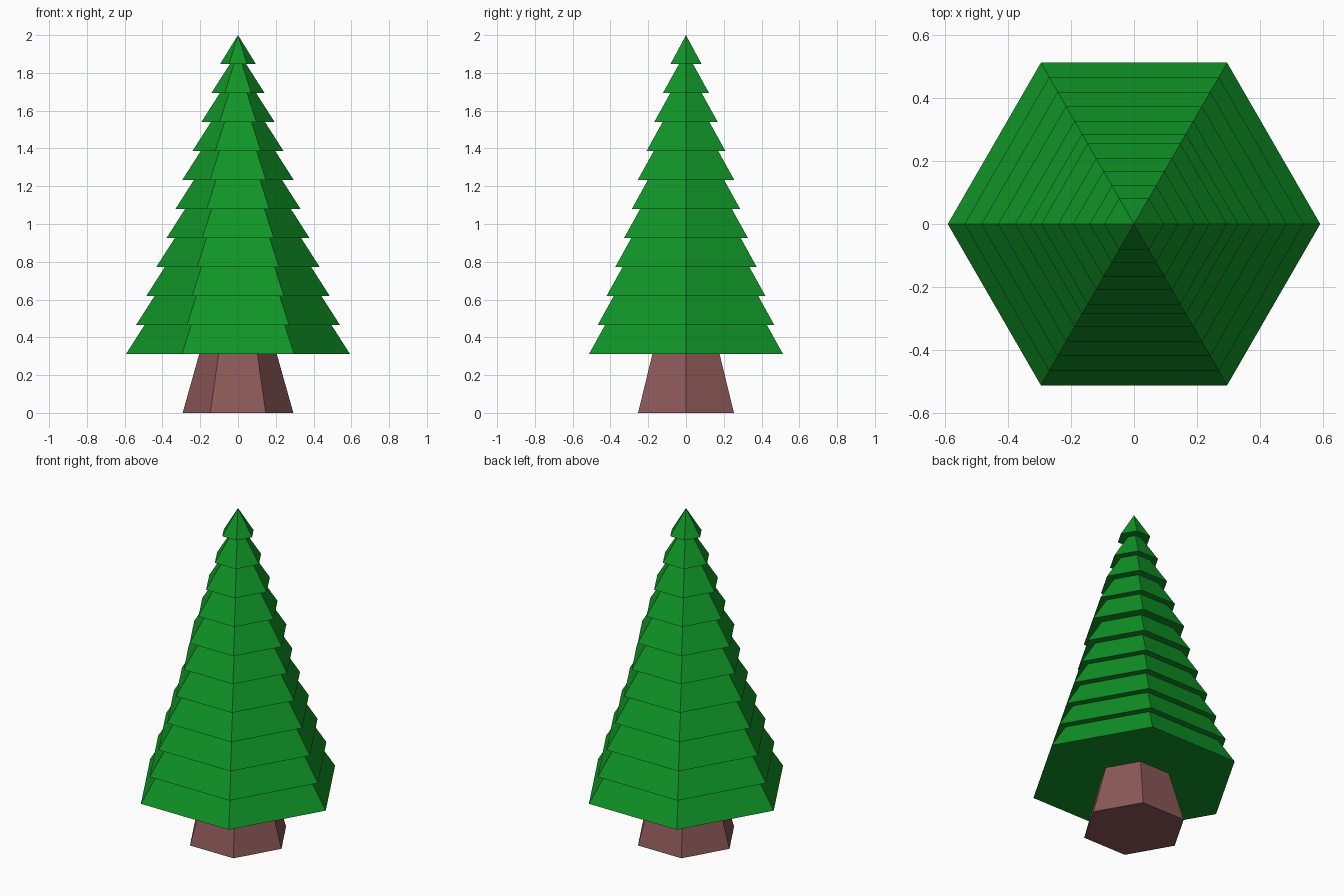
import bpy
import bmesh
from math import cos, sin, tau

cube = bpy.data.objects.get("Cube")
if cube:
    bpy.data.objects.remove(cube, do_unlink=True)

SIDES = 6


def make_material(name, rgb):
    mat = bpy.data.materials.new(name)
    mat.use_nodes = True
    color = (*rgb, 1.0)
    mat.diffuse_color = color
    mat.node_tree.nodes["Principled BSDF"].inputs["Base Color"].default_value = color
    return mat


def lathe(name, profile, mat):
    """Closed flat-sided solid from (radius, z) points; a zero radius is a tip."""
    bm = bmesh.new()
    rings = []
    for r, z in profile:
        if r == 0:
            rings.append([bm.verts.new((0, 0, z))] * SIDES)
        else:
            angles = [tau * k / SIDES for k in range(SIDES)]
            rings.append([bm.verts.new((r * cos(a), r * sin(a), z)) for a in angles])
    for low, high in zip(rings, rings[1:]):
        for k in range(SIDES):
            n = (k + 1) % SIDES
            corners = [low[k], low[n], high[n], high[k]]
            bm.faces.new(list(dict.fromkeys(corners)))
    bm.faces.new(list(reversed(rings[0])))
    if profile[-1][0] > 0:
        bm.faces.new(rings[-1])
    bmesh.ops.recalc_face_normals(bm, faces=bm.faces)
    mesh = bpy.data.meshes.new(name)
    bm.to_mesh(mesh)
    bm.free()
    mesh.materials.append(mat)
    obj = bpy.data.objects.new(name, mesh)
    bpy.context.collection.objects.link(obj)
    return obj


green = make_material("needle green", (0.005, 0.295, 0.020))
brown = make_material("bark brown", (0.265, 0.098, 0.098))

# Tapered trunk
FOLIAGE_BASE, TOP = 0.313, 2.0
lathe("trunk", [(0.293, 0), (0.205, FOLIAGE_BASE)], brown)

# Stepped foliage: each tier slopes in, then the next one overhangs it
radii = [0.592, 0.539, 0.485, 0.432, 0.378, 0.331, 0.295, 0.241, 0.194, 0.141, 0.095]
step = (TOP - FOLIAGE_BASE) / len(radii)
profile = []
for i, r in enumerate(radii):
    z = FOLIAGE_BASE + i * step
    top_radius = r - 0.098 if i < len(radii) - 1 else 0
    profile += [(r, z), (top_radius, z + step)]
lathe("foliage", profile, green)
